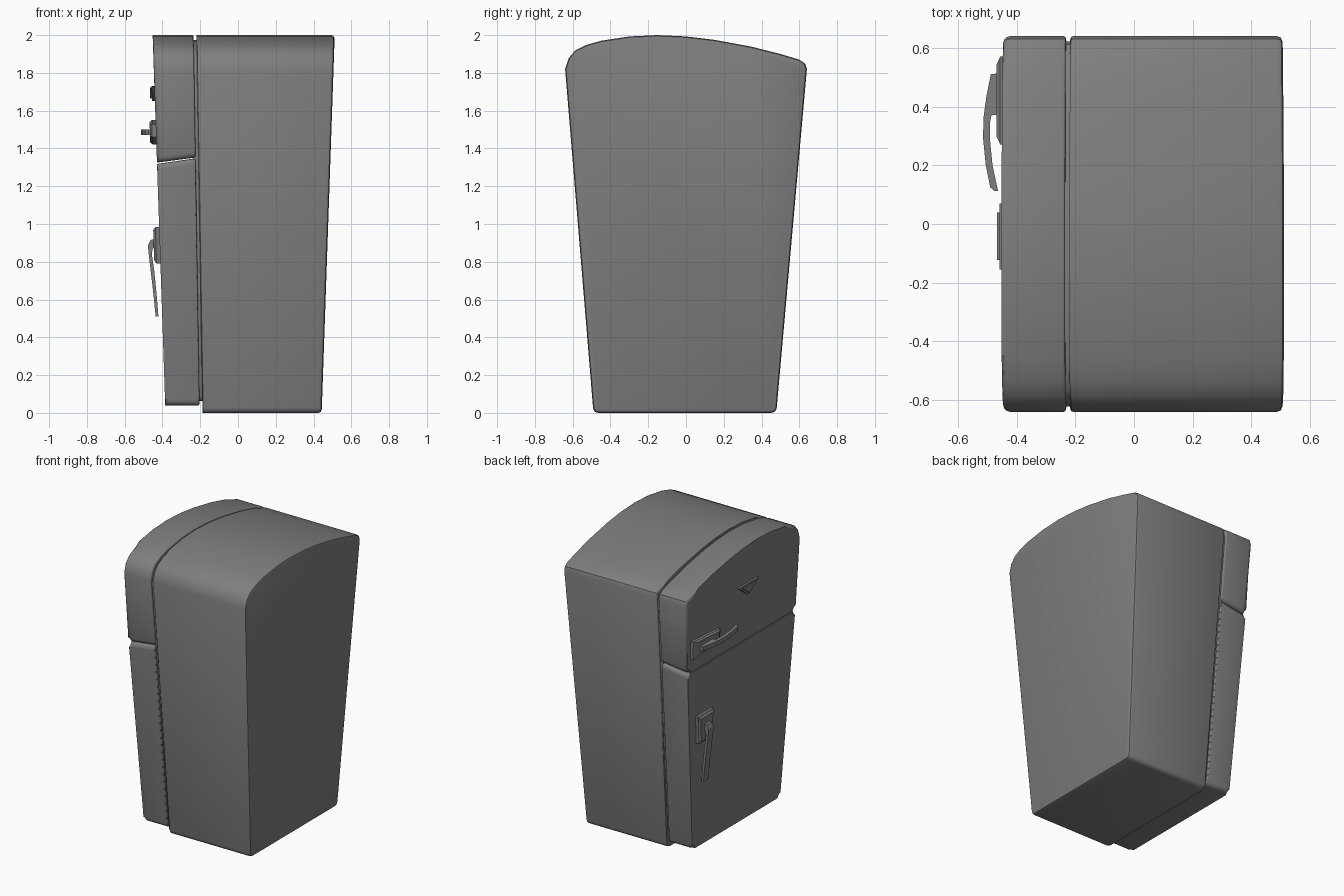
import bpy, bmesh, math
from mathutils import Vector

if "Cube" in bpy.data.objects:
    bpy.data.objects.remove(bpy.data.objects["Cube"])

grey = bpy.data.materials.new("plain_grey")
grey.diffuse_color = (0.21, 0.21, 0.21, 1)
grey.use_nodes = True
grey.node_tree.nodes["Principled BSDF"].inputs["Base Color"].default_value = grey.diffuse_color


def door_x(z):      # leaning plane of the door fronts (facing -x)
    return -0.384 - 0.034 * z


def door_back(z):
    return -0.203 - 0.016 * z


def body_front(z):
    return -0.188 - 0.016 * z


def body_back(z):
    return 0.443 + 0.0345 * z


def left_y(z):
    return -0.490 - 0.0825 * z


def right_y(z):
    return 0.478 + 0.088 * z


ARCH = [(0.64, 1.82), (0.63, 1.85), (0.60, 1.87), (0.5, 1.90), (0.35, 1.938),
        (0.15, 1.975), (0, 1.993), (-0.15, 2.0), (-0.3, 1.993), (-0.45, 1.97),
        (-0.53, 1.947), (-0.585, 1.92), (-0.62, 1.88), (-0.64, 1.82)]


def rounded(a, corner, c, r=0.03, n=4):
    """Points of a small curve that replaces a corner."""
    a, p, c = Vector(a), Vector(corner), Vector(c)
    s, e = p + (a - p).normalized() * r, p + (c - p).normalized() * r
    return [tuple(s * (1 - t) ** 2 + p * 2 * t * (1 - t) + e * t * t)
            for t in (i / n for i in range(n + 1))]


def outline(z0, z1=None):
    """Tapered y-z silhouette; arched top unless a flat top height is given."""
    zt = z1 if z1 is not None else 1.82
    bl, br = (left_y(z0), z0), (right_y(z0), z0)
    tl, tr = (left_y(zt), zt), (right_y(zt), zt)
    pts = rounded(tl, bl, br) + rounded(bl, br, tr)
    if z1 is None:
        return pts + ARCH
    return pts + rounded(br, tr, tl) + rounded(tr, tl, bl)


def loft(name, loop_a, loop_b, bevel_a=0, bevel_b=0, segs=3):
    """Solid between two matching 3D loops, with optional rounded rims."""
    bm = bmesh.new()
    a = [bm.verts.new(p) for p in loop_a]
    b = [bm.verts.new(p) for p in loop_b]
    n = len(a)
    cap_a, cap_b = bm.faces.new(a), bm.faces.new(b[::-1])
    for i in range(n):
        j = (i + 1) % n
        bm.faces.new((a[j], a[i], b[i], b[j]))
    edges_a, edges_b = list(cap_a.edges), list(cap_b.edges)
    for edges, width in ((edges_a, bevel_a), (edges_b, bevel_b)):
        if width:
            bmesh.ops.bevel(bm, geom=edges, offset=width, segments=segs,
                            profile=0.5, affect='EDGES', clamp_overlap=True)
    bmesh.ops.recalc_face_normals(bm, faces=bm.faces)
    me = bpy.data.meshes.new(name)
    bm.to_mesh(me)
    bm.free()
    me.materials.append(grey)
    ob = bpy.data.objects.new(name, me)
    bpy.context.collection.objects.link(ob)
    bpy.ops.object.select_all(action='DESELECT')
    ob.select_set(True)
    bpy.context.view_layer.objects.active = ob
    bpy.ops.object.shade_smooth_by_angle(angle=math.radians(30))
    return ob


def on_plane(pts, plane, offset=0):
    return [(plane(z) + offset, y, z) for y, z in pts]


def raised(name, pts, start, depth, scale):
    """Plate standing on the door front, its outer face slightly smaller."""
    cy = sum(p[0] for p in pts) / len(pts)
    cz = sum(p[1] for p in pts) / len(pts)
    small = [(cy + (y - cy) * scale, cz + (z - cz) * scale) for y, z in pts]
    loft(name, on_plane(pts, door_x, -start), on_plane(small, door_x, -depth))


# Cabinet
shape = outline(0.0)
loft("cabinet", on_plane(shape, body_front), on_plane(shape, body_back), 0.010, 0.018, 2)

# Recessed seal between the cabinet and the doors
seal = [(y * 0.972, 1 + (z - 1) * 0.975) for y, z in outline(0.04)]
loft("door_seal", on_plane(seal, door_back, -0.01), on_plane(seal, body_front, 0.01))

# Doors, with the gap between them opening towards the front
loft("upper_door", on_plane(outline(1.325), door_x), on_plane(outline(1.352), door_back), 0.024, 0.008)
loft("lower_door", on_plane(outline(0.04, 1.318), door_x),
     on_plane(outline(0.04, 1.348), door_back), 0.024, 0.008)

# Handle plates
upper = [(0.57, 1.42), (0.57, 1.55), (0.27, 1.53), (0.27, 1.46)]
lower = [(0.49, 0.985), (0.32, 0.985), (0.345, 0.79), (0.475, 0.79)]
for label, pts in (("upper", upper), ("lower", lower)):
    raised(label + "_handle_plate", pts, -0.01, 0.02, 1.0)
    raised(label + "_handle_plate_face", pts, 0.019, 0.032, 0.82)

# Upper handle: bowed bar, outline in x-y
bar = [(-0.463, 0.112), (-0.475, 0.112), (-0.490, 0.125), (-0.505, 0.2), (-0.514, 0.29),
       (-0.513, 0.36), (-0.502, 0.44), (-0.488, 0.51), (-0.45, 0.515), (-0.45, 0.375),
       (-0.486, 0.37), (-0.49, 0.35), (-0.49, 0.28), (-0.482, 0.2)]
loft("upper_handle", [(x, y, 1.47) for x, y in bar], [(x, y, 1.50) for x, y in bar])

# Lower handle: hanging lever, outline in x-z
lever = [(-0.43, 0.925), (-0.462, 0.915), (-0.476, 0.89), (-0.475, 0.86), (-0.462, 0.75),
         (-0.448, 0.63), (-0.436, 0.51), (-0.421, 0.51), (-0.431, 0.63), (-0.443, 0.75),
         (-0.456, 0.84), (-0.452, 0.87), (-0.43, 0.88)]
loft("lower_handle", [(x, 0.375, z) for x, z in lever], [(x, 0.43, z) for x, z in lever])

# Plain triangular trim on the upper door
trim = [(0.07, 1.73), (-0.155, 1.73), (-0.042, 1.65)]
raised("trim_base", trim, -0.005, 0.015, 1.0)
raised("trim_front", [(-0.042 + (y + 0.042) * 0.72, 1.703 + (z - 1.703) * 0.72) for y, z in trim],
       0.014, 0.024, 1.0)
